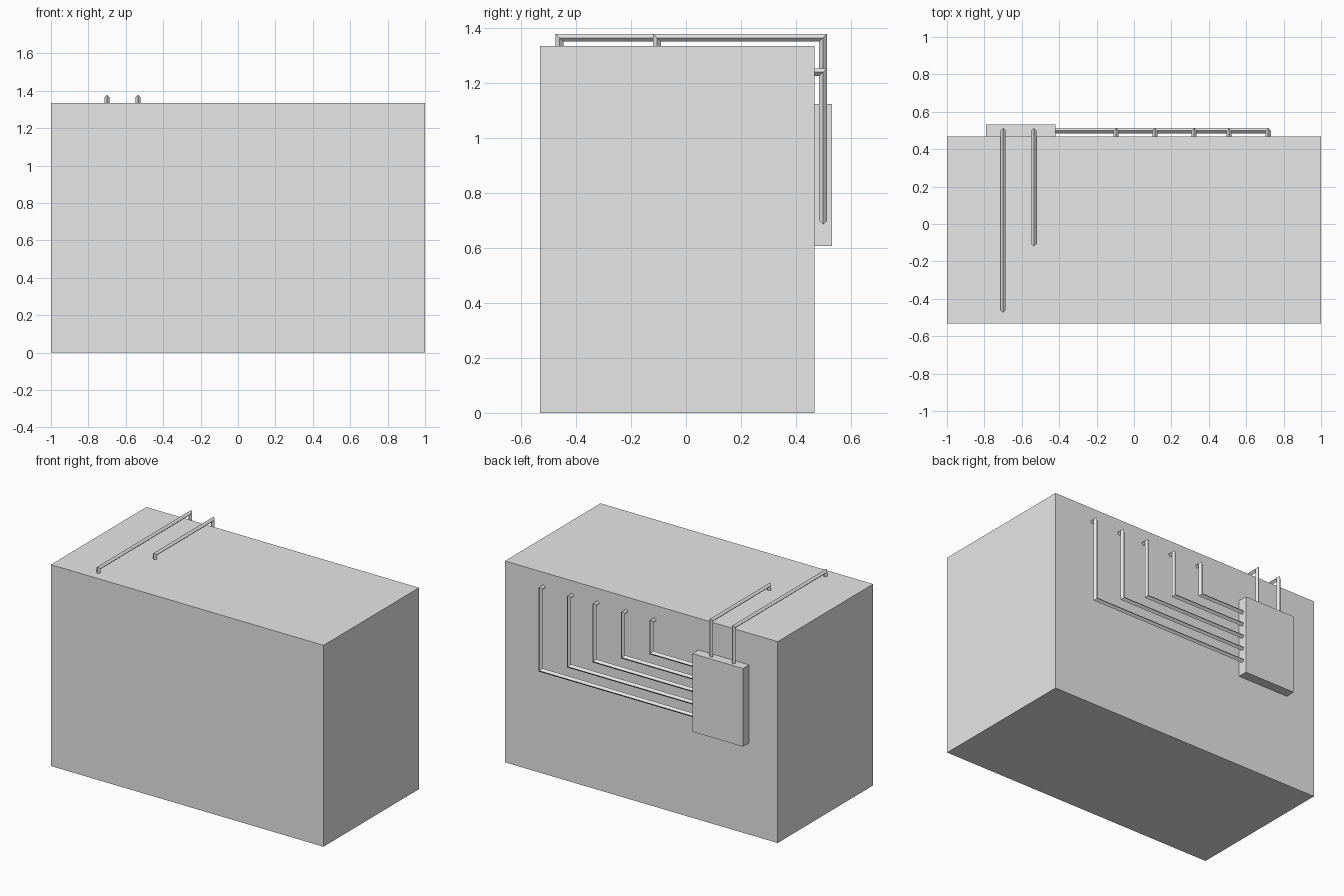
import bpy
import bmesh
from mathutils import Vector

if "Cube" in bpy.data.objects:
    bpy.data.objects.remove(bpy.data.objects["Cube"], do_unlink=True)

GREY = (0.8, 0.8, 0.8, 1.0)
grey = bpy.data.materials.new("plain grey")
grey.use_nodes = True
grey.diffuse_color = GREY
grey.node_tree.nodes["Principled BSDF"].inputs["Base Color"].default_value = GREY


def finish(name, bm):
    bmesh.ops.recalc_face_normals(bm, faces=bm.faces[:])
    mesh = bpy.data.meshes.new(name)
    bm.to_mesh(mesh)
    bm.free()
    mesh.materials.append(grey)
    obj = bpy.data.objects.new(name, mesh)
    bpy.context.collection.objects.link(obj)


def box(name, low, high):
    low, high = Vector(low), Vector(high)
    bm = bmesh.new()
    bmesh.ops.create_cube(bm, size=1)
    bmesh.ops.scale(bm, vec=high - low, verts=bm.verts[:])
    bmesh.ops.translate(bm, vec=(low + high) / 2, verts=bm.verts[:])
    finish(name, bm)


def pipe(name, path, width=0.02):
    """Sweep a square section along a path with mitred corners."""
    path = [Vector(p) for p in path]
    dirs = [(b - a).normalized() for a, b in zip(path, path[1:])]
    side = dirs[0].orthogonal().normalized() * width / 2
    up = dirs[0].cross(side)
    ring = [path[0] + s * side + t * up
            for s, t in ((1, 1), (-1, 1), (-1, -1), (1, -1))]
    bm = bmesh.new()
    last = [bm.verts.new(p) for p in ring]
    bm.faces.new(last)
    for i, d in enumerate(dirs):
        n = d + dirs[min(i + 1, len(dirs) - 1)]
        # Slide each corner along the run to the mitre plane
        ring = [p + d * ((path[i + 1] - p).dot(n) / d.dot(n)) for p in ring]
        new = [bm.verts.new(p) for p in ring]
        for k in range(4):
            j = (k + 1) % 4
            bm.faces.new((last[k], last[j], new[j], new[k]))
        last = new
    bm.faces.new(last)
    finish(name, bm)


# Main block and the control box on its back
BACK, TOP = 0.468, 1.335
PIPE_Y = BACK + 0.031
BOX_EDGE, BOX_TOP = -0.42, 1.125
box("main_block", (-1, -0.532, 0), (1, BACK, TOP))
box("control_box", (-0.79, BACK, 0.607), (BOX_EDGE, 0.532, BOX_TOP))

# Pipes from the box side, up the back wall and into it
for i, x in enumerate((0.717, 0.508, 0.321, 0.112, -0.096)):
    z = 0.7 + 0.083 * i
    pipe(f"wall_pipe_{i + 1}", [(BOX_EDGE, PIPE_Y, z), (x, PIPE_Y, z),
                                (x, PIPE_Y, 1.24), (x, BACK, 1.24)])

# Pipes from the box top, over the edge and down into the roof
for i, (x, end) in enumerate(((-0.70, -0.46), (-0.535, -0.106))):
    z = TOP + 0.03
    pipe(f"roof_pipe_{i + 1}", [(x, PIPE_Y, BOX_TOP), (x, PIPE_Y, z),
                                (x, end, z), (x, end, TOP)])
